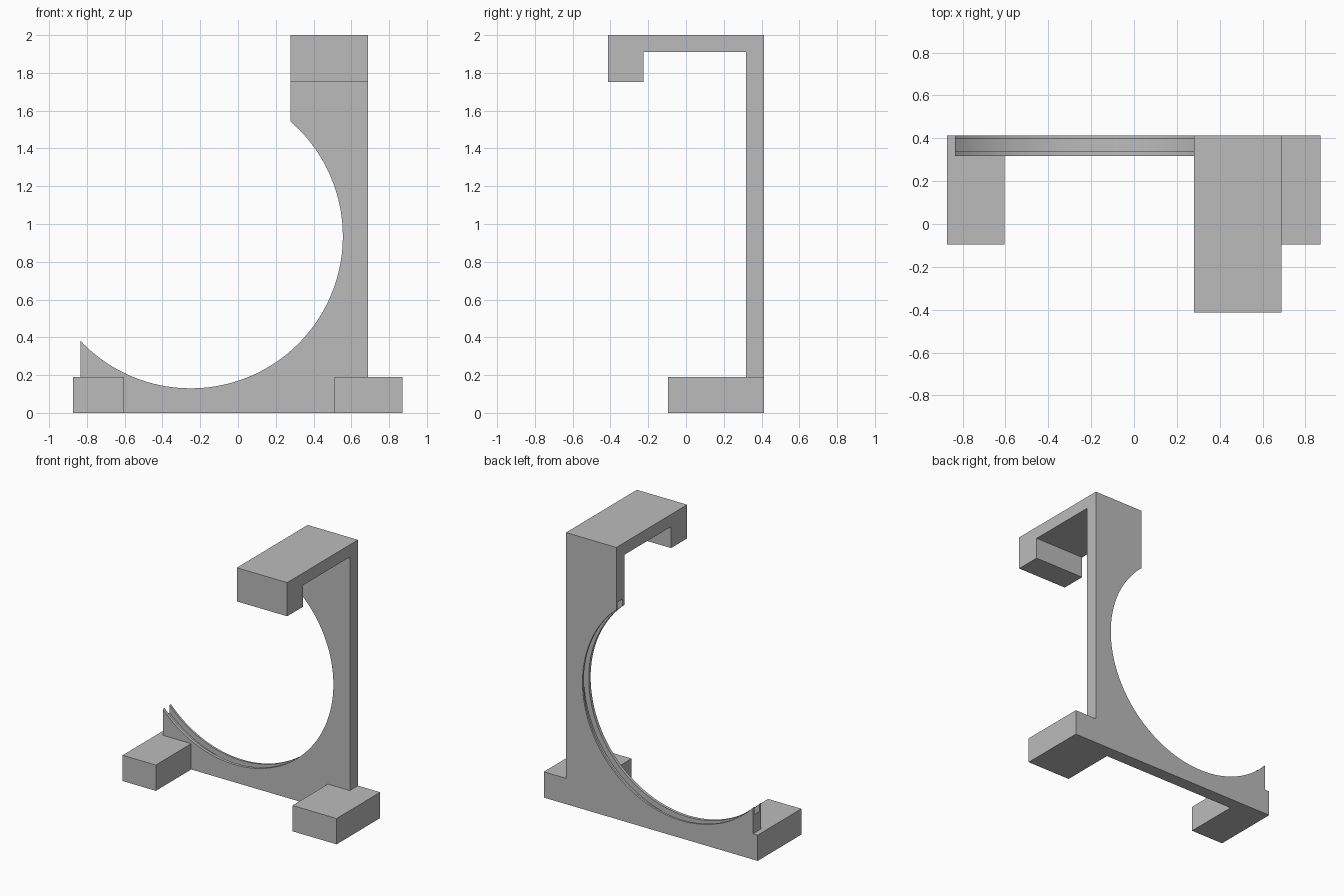
import bpy, bmesh, math
from mathutils import Vector

cube = bpy.data.objects.get("Cube")
if cube:
    bpy.data.objects.remove(cube, do_unlink=True)

grey = bpy.data.materials.new("plain grey")
grey.use_nodes = True
colour = (0.5, 0.5, 0.5, 1)
grey.diffuse_color = colour
grey.node_tree.nodes["Principled BSDF"].inputs["Base Color"].default_value = colour

BACK, PLATE_FRONT = 0.412, 0.317
ARM_X0, ARM_X1 = 0.279, 0.689
BASE_Z, FOOT_FRONT = 0.19, -0.095
CX, CZ, R = -0.25, 0.935, 0.805
TIP_X = -0.835


def prism(name, points, offset):
    """Extrude a closed 3D outline along an offset."""
    bm = bmesh.new()
    face = bm.faces.new([bm.verts.new(p) for p in points])
    ext = bmesh.ops.extrude_face_region(bm, geom=[face])
    verts = [v for v in ext["geom"] if isinstance(v, bmesh.types.BMVert)]
    bmesh.ops.translate(bm, verts=verts, vec=Vector(offset))
    bmesh.ops.recalc_face_normals(bm, faces=bm.faces)
    mesh = bpy.data.meshes.new(name)
    bm.to_mesh(mesh)
    bm.free()
    mesh.materials.append(grey)
    obj = bpy.data.objects.new(name, mesh)
    bpy.context.collection.objects.link(obj)
    return obj


def activate(obj):
    bpy.ops.object.select_all(action="DESELECT")
    obj.select_set(True)
    bpy.context.view_layer.objects.active = obj


def arc(radius, start, end, steps, y):
    return [(CX + radius * math.cos(a), y, CZ + radius * math.sin(a))
            for a in (start + (end - start) * i / steps for i in range(steps + 1))]


# Back plate: straight outer edges and a round cradle cut out of the inside
low = -math.acos((TIP_X - CX) / R)
high = math.acos((ARM_X0 - CX) / R)
y = PLATE_FRONT
outline = [(-0.873, y, BASE_Z), (-0.873, y, 0), (0.87, y, 0), (0.87, y, BASE_Z),
           (ARM_X1, y, BASE_Z), (ARM_X1, y, 2), (ARM_X0, y, 2)]
outline += arc(R, high, low, 80, y) + [(TIP_X, y, BASE_Z)]
plate = prism("back_plate", outline, (0, BACK - PLATE_FRONT, 0))

# Groove running along the cradle
cutter = prism("groove_cutter", arc(R + 0.04, 0, math.tau, 128, 0.339)[:-1], (0, 0.058, 0))
cutter.hide_render = True
groove = plate.modifiers.new("groove", "BOOLEAN")
groove.operation = "DIFFERENCE"
groove.solver = "EXACT"
groove.object = cutter
activate(plate)
bpy.ops.object.modifier_apply(modifier="groove")
bpy.data.objects.remove(cutter, do_unlink=True)
bpy.ops.object.shade_smooth_by_angle(angle=math.radians(30))

# Top hook: slab reaching forward with a downturned lip
hook = [(PLATE_FRONT, 2), (-BACK, 2), (-BACK, 1.752), (-0.225, 1.752),
        (-0.225, 1.91), (PLATE_FRONT, 1.91)]
prism("top_hook", [(ARM_X0, hy, hz) for hy, hz in hook], (ARM_X1 - ARM_X0, 0, 0))

# Feet reaching forward from the base
for name, x0, x1 in (("right_foot", -0.873, -0.603), ("left_foot", 0.51, 0.87)):
    prism(name, [(x0, FOOT_FRONT, 0), (x1, FOOT_FRONT, 0),
                 (x1, FOOT_FRONT, BASE_Z), (x0, FOOT_FRONT, BASE_Z)],
          (0, PLATE_FRONT - FOOT_FRONT, 0))
